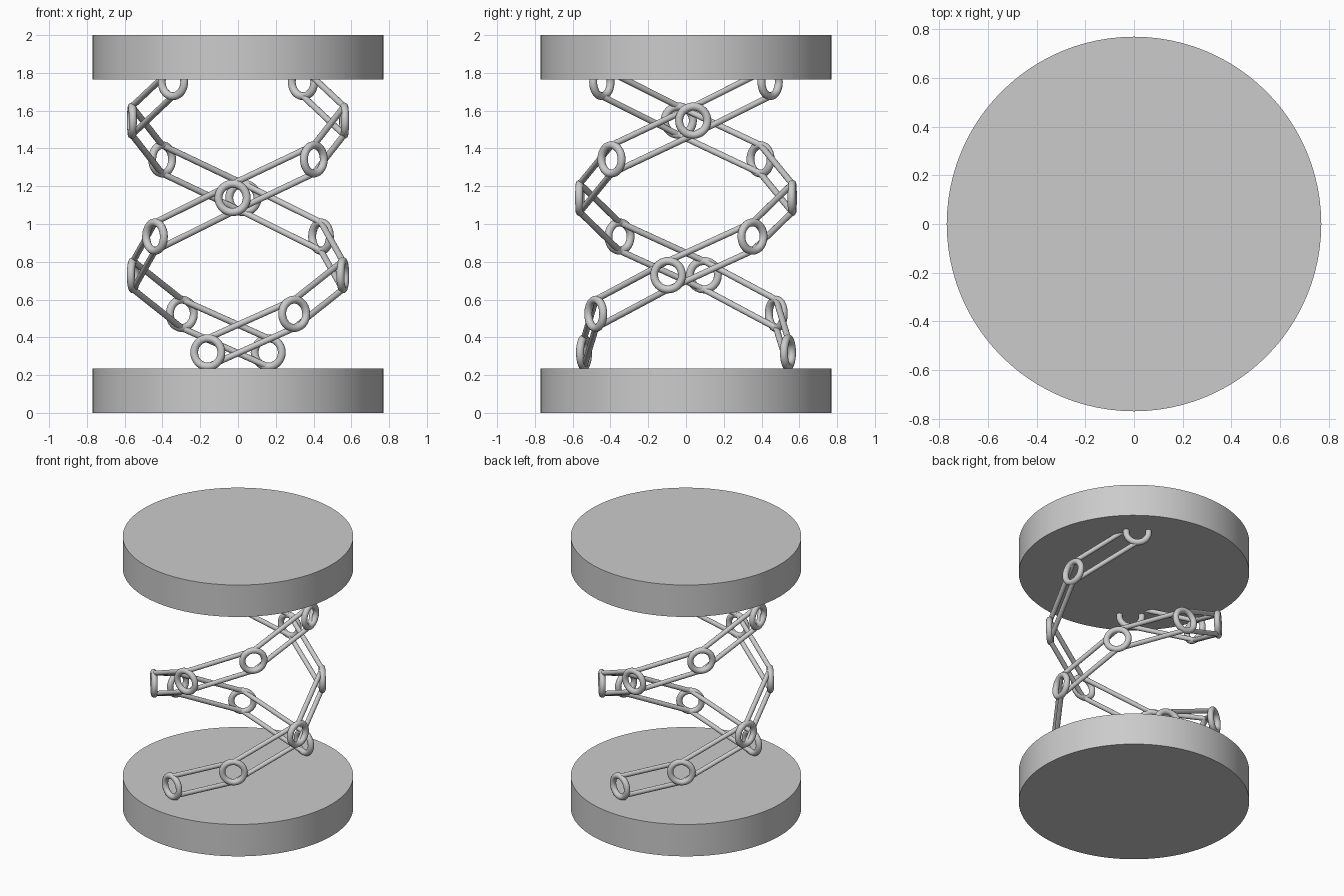
import bpy
from math import radians, cos, sin, pi
from mathutils import Vector

cube = bpy.data.objects.get("Cube")
if cube:
    bpy.data.objects.remove(cube, do_unlink=True)

# One grey for every part
grey = bpy.data.materials.new("plain grey")
grey.use_nodes = True
colour = (0.6, 0.6, 0.6, 1)
grey.diffuse_color = colour
grey.node_tree.nodes["Principled BSDF"].inputs["Base Color"].default_value = colour

HELIX_RADIUS, RINGS, RISE = 0.563, 8, 0.2045
START, TWIST = radians(-106.5), radians(48.4)
RING_RADIUS, RING_TUBE, ROD_RADIUS = 0.075, 0.021, 0.0165


def finish(name):
    ob = bpy.context.object
    ob.name = name
    ob.data.materials.append(grey)
    bpy.ops.object.shade_smooth_by_angle(angle=radians(40))
    return ob


def disc(name, z):
    bpy.ops.mesh.primitive_cylinder_add(vertices=96, radius=0.77, depth=0.235,
                                        location=(0, 0, z))
    finish(name)


def ring(name, centre, angle):
    # The hole of each ring faces outward from the helix axis
    bpy.ops.mesh.primitive_torus_add(major_segments=40, minor_segments=14,
                                     major_radius=RING_RADIUS, minor_radius=RING_TUBE,
                                     location=centre, rotation=(0, pi / 2, angle))
    finish(name)


def rod(name, a, b):
    span = b - a
    bpy.ops.mesh.primitive_cylinder_add(vertices=16, radius=ROD_RADIUS,
                                        depth=span.length, location=(a + b) / 2)
    ob = finish(name)
    ob.rotation_mode = 'QUATERNION'
    ob.rotation_quaternion = span.to_track_quat('Z', 'Y')


# End discs
disc("bottom_disc", 0.1175)
disc("top_disc", 1.8825)

# Two opposite strands of rings joined by paired rods
for strand, turn in (("first", 0), ("second", pi)):
    previous = None
    for i in range(RINGS):
        angle = START + turn + i * TWIST
        centre = Vector((HELIX_RADIUS * cos(angle), HELIX_RADIUS * sin(angle),
                         0.32 + i * RISE))
        ring(f"{strand}_strand_ring_{i + 1}", centre, angle)
        if previous:
            for side, sign in (("upper", 1), ("lower", -1)):
                offset = Vector((0, 0, sign * RING_RADIUS))
                rod(f"{strand}_strand_{side}_rod_{i}", previous + offset, centre + offset)
        previous = centre
